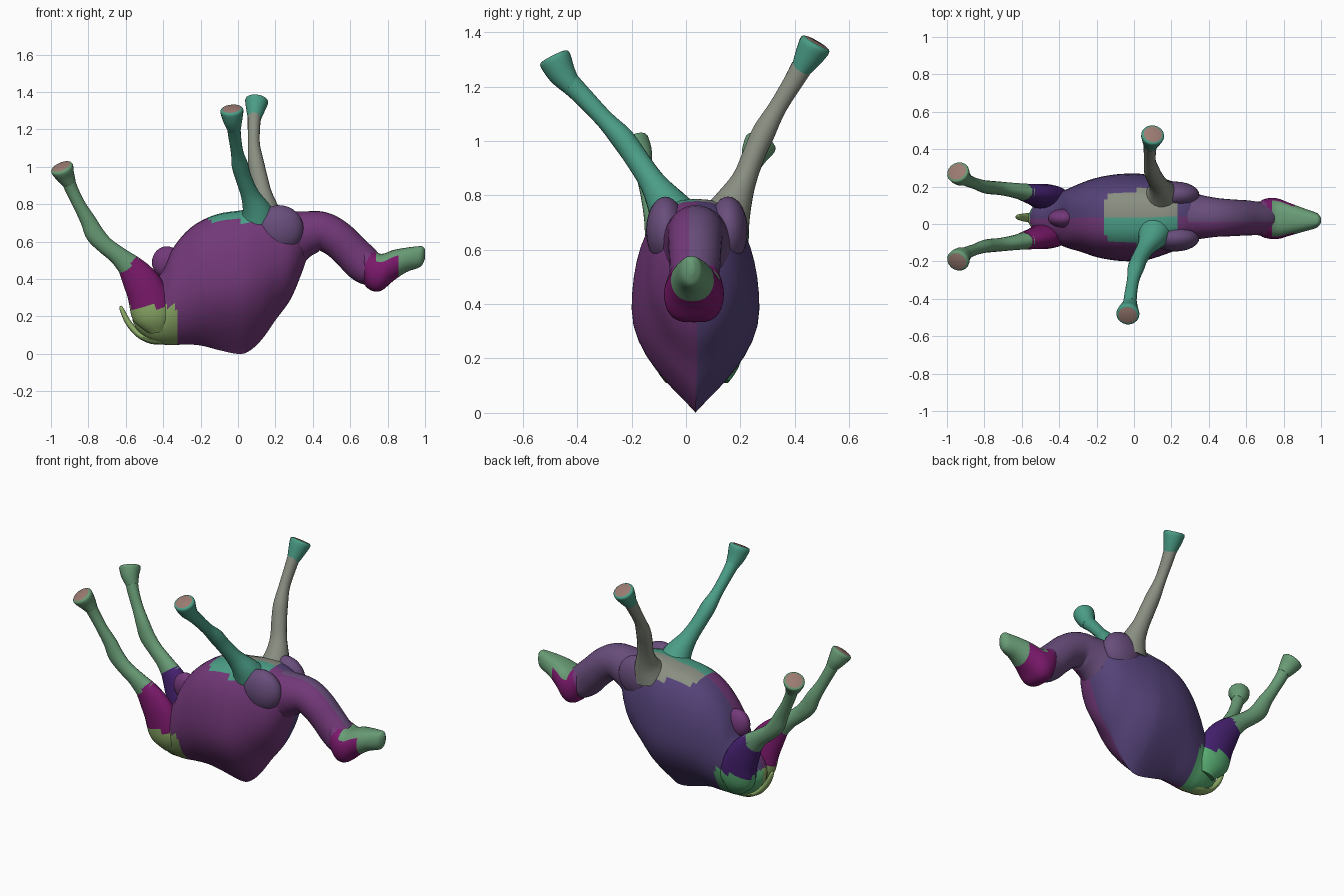
import bpy, bmesh
from math import sin, cos, pi
from mathutils import Vector

COLORS = {
    "purple": (0.17, 0.04, 0.19), "indigo": (0.09, 0.055, 0.19), "mauve": (0.14, 0.075, 0.2),
    "magenta": (0.2, 0.01, 0.15), "navy": (0.06, 0.015, 0.16), "lime": (0.27, 0.42, 0.14),
    "green": (0.1, 0.42, 0.17), "leaf": (0.14, 0.33, 0.18), "teal": (0.07, 0.34, 0.24),
    "grey": (0.25, 0.27, 0.22), "brown": (0.33, 0.2, 0.17),
}
MATS = {}
for key, col in COLORS.items():
    MATS[key] = bpy.data.materials.new(key)
    MATS[key].diffuse_color = (*col, 1)


def spline(rows, n):
    """Catmull-Rom interpolation of any rows of numbers."""
    out = []
    for i in range(len(rows) - 1):
        p = [rows[max(0, min(len(rows) - 1, i + k))] for k in (-1, 0, 1, 2)]
        for s in range(n):
            t = s / n
            out.append([0.5 * (2 * b + (c - a) * t + (2 * a - 5 * b + 4 * c - d) * t * t
                               + (3 * b - a - 3 * c + d) * t ** 3) for a, b, c, d in zip(*p)])
    return out + [list(rows[-1])]


def finish(name, bm, paint):
    bmesh.ops.recalc_face_normals(bm, faces=bm.faces)
    me = bpy.data.meshes.new(name)
    bm.normal_update()
    keys = []
    for f in bm.faces:
        k = paint(f.calc_center_median(), f.normal) if callable(paint) else paint
        if k not in keys:
            keys.append(k)
            me.materials.append(MATS[k])
        f.material_index = keys.index(k)
        f.smooth = True
    for e in bm.edges:
        e.smooth = e.calc_face_angle(0) < 0.9
    bm.to_mesh(me)
    bm.free()
    ob = bpy.data.objects.new(name, me)
    bpy.context.collection.objects.link(ob)
    return ob


def loft(name, rings, paint):
    bm = bmesh.new()
    vs = [[bm.verts.new(p) for p in r] for r in rings]
    n = len(vs[0])
    for a, b in zip(vs, vs[1:]):
        for i in range(n):
            bm.faces.new((a[i], a[(i + 1) % n], b[(i + 1) % n], b[i]))
    bm.faces.new(vs[0])
    bm.faces.new(vs[-1])
    return finish(name, bm, paint)


def slab(name, rows, paint, n=5, seg=40, top=0.36):
    """Upright sections along x: x, z low, z high, y centre, half width, low pinch."""
    rings = []
    for x, lo, hi, yc, w, pinch in spline(rows, n):
        ring = []
        for i in range(seg):
            t = 2 * pi * i / seg
            u, s = cos(t), sin(t)
            y = w * abs(s) ** (2 * (top if u > 0 else pinch)) * (1 if s > 0 else -1)
            ring.append((x, yc + y, (lo + hi) / 2 + (hi - lo) / 2 * u))
        rings.append(ring)
    return loft(name, rings, paint)


def tube(name, rows, paint, n=4, seg=18):
    """Path rows: x, y, z, radius in the xz plane, radius sideways."""
    rows = spline(rows, n)
    pts = [Vector(r[:3]) for r in rows]
    rings = []
    for i, r in enumerate(rows):
        t = (pts[min(i + 1, len(pts) - 1)] - pts[max(i - 1, 0)]).normalized()
        a = t.cross(Vector((0, 1, 0))).normalized()
        b = a.cross(t)
        rings.append([pts[i] + a * r[3] * cos(2 * pi * k / seg) + b * r[4] * sin(2 * pi * k / seg)
                      for k in range(seg)])
    return loft(name, rings, paint)


def blob(name, loc, size, paint):
    bm = bmesh.new()
    bmesh.ops.create_uvsphere(bm, u_segments=24, v_segments=16, radius=1)
    for v in bm.verts:
        v.co = Vector(a * b for a, b in zip(v.co, size)) + Vector(loc)
    return finish(name, bm, paint)


# Torso with pinched back ridge at the bottom
def torso_paint(c, n):
    right = c.y < 0.035
    if c.x < -0.33 and c.z < 0.25:
        return "lime" if right else "green"
    if c.z > 0.71 and abs(c.x - 0.04) < 0.2:
        return "teal" if right else "grey"
    return "purple" if right else "indigo"


slab("torso", [
    (-0.565, 0.18, 0.23, 0.03, 0.02, 0.5), (-0.53, 0.115, 0.30, 0.03, 0.075, 0.5),
    (-0.46, 0.065, 0.37, 0.03, 0.115, 0.5), (-0.40, 0.05, 0.45, 0.03, 0.14, 0.55),
    (-0.35, 0.047, 0.56, 0.03, 0.16, 0.6), (-0.28, 0.05, 0.65, 0.035, 0.185, 0.65),
    (-0.2, 0.045, 0.71, 0.035, 0.212, 0.8), (-0.1, 0.02, 0.75, 0.035, 0.23, 1.0),
    (0, 0, 0.765, 0.035, 0.235, 1.15), (0.06, 0.015, 0.775, 0.035, 0.23, 1.1),
    (0.13, 0.08, 0.785, 0.037, 0.212, 0.9), (0.2, 0.18, 0.785, 0.04, 0.19, 0.75),
    (0.28, 0.29, 0.765, 0.04, 0.16, 0.6), (0.34, 0.43, 0.735, 0.04, 0.11, 0.5),
    (0.37, 0.52, 0.7, 0.04, 0.05, 0.5)], torso_paint)

# Udder bump between the thighs
blob("udder", (-0.38, 0.03, 0.49), (0.08, 0.05, 0.085), "purple")

# Neck
tube("neck", [
    (0.2, 0.04, 0.58, 0.17, 0.13), (0.29, 0.04, 0.62, 0.15, 0.13),
    (0.37, 0.037, 0.645, 0.12, 0.115), (0.45, 0.035, 0.655, 0.105, 0.103),
    (0.53, 0.033, 0.615, 0.1, 0.098), (0.6, 0.033, 0.55, 0.098, 0.094),
    (0.66, 0.03, 0.49, 0.1, 0.09), (0.71, 0.03, 0.45, 0.09, 0.09),
    (0.75, 0.03, 0.43, 0.06, 0.06)], lambda c, n: "purple" if n.y < -0.2 else "mauve", seg=28)

# Head, with jaw corner low and muzzle to the right
slab("head", [
    (0.65, 0.42, 0.57, 0.03, 0.06, 0.5), (0.68, 0.365, 0.575, 0.03, 0.095, 0.4),
    (0.72, 0.336, 0.55, 0.03, 0.108, 0.3), (0.77, 0.34, 0.535, 0.028, 0.108, 0.32),
    (0.83, 0.39, 0.555, 0.025, 0.088, 0.4), (0.90, 0.437, 0.568, 0.022, 0.065, 0.5),
    (0.96, 0.458, 0.575, 0.02, 0.046, 0.5), (0.985, 0.475, 0.575, 0.02, 0.034, 0.5),
    (1.0, 0.51, 0.56, 0.02, 0.012, 0.5)],
    lambda c, n: "leaf" if c.x > 0.86 or (n.z > 0.5 and c.x > 0.74) else
    ("magenta" if c.x - c.z * 0.6 > 0.39 else "purple"), seg=32)

# Tail
tube("tail", [
    (-0.38, 0.03, 0.08, 0.03, 0.05), (-0.46, 0.03, 0.075, 0.022, 0.045),
    (-0.53, 0.032, 0.105, 0.018, 0.03), (-0.585, 0.035, 0.165, 0.016, 0.022),
    (-0.62, 0.037, 0.235, 0.012, 0.014), (-0.628, 0.037, 0.257, 0.004, 0.004)], "lime", seg=12)


def hoof(name, path, edge):
    """Flared hoof: ankle, middle, end points."""
    a, m, e = map(Vector, path)
    d = (e - m).normalized() * 0.012
    tube(name, [(*a, 0.036, 0.036), (*m, 0.052, 0.052), (*e, 0.062, 0.06), (*(e + d), 0.05, 0.048)],
         lambda c, n: "brown" if (c - e).length < 0.045 else edge)


for side, s, yc in (("right", -1, 0.03), ("left", 1, 0.05)):
    right = s < 0
    # Hind leg: thigh, shank, hoof
    tube(f"{side}_thigh", [
        (-0.43, yc + s * 0.06, 0.13, 0.06, 0.05), (-0.45, yc + s * 0.085, 0.21, 0.115, 0.07),
        (-0.49, yc + s * 0.1, 0.33, 0.105, 0.065), (-0.535, yc + s * 0.11, 0.41, 0.09, 0.056),
        (-0.59, yc + s * 0.12, 0.485, 0.062, 0.046)],
        lambda c, n: ("lime" if right else "green") if c.z < 0.25 else ("magenta" if right else "navy"))
    tube(f"{side}_hind_shank", [
        (-0.575, yc + s * 0.118, 0.465, 0.068, 0.048), (-0.64, yc + s * 0.13, 0.525, 0.05, 0.04),
        (-0.71, yc + s * 0.14, 0.58, 0.046, 0.036), (-0.765, yc + s * 0.145, 0.64, 0.05, 0.036),
        (-0.80, yc + s * 0.15, 0.71, 0.042, 0.034), (-0.845, yc + s * 0.165, 0.79, 0.034, 0.03),
        (-0.885, yc + s * 0.18, 0.87, 0.034, 0.032), (-0.91, yc + s * 0.195, 0.93, 0.037, 0.036)], "leaf")
    hoof(f"{side}_hind_hoof", [(-0.9, yc + s * 0.19, 0.91), (-0.925, yc + s * 0.205, 0.955),
                               (-0.941, yc + s * 0.225, 0.992)], "leaf")
    # Shoulder muscle
    blob(f"{side}_shoulder", (0.22, 0.04 + s * 0.115, 0.67), (0.13, 0.072, 0.125),
         "mauve")

# Front legs, spread outward and upward
tube("right_front_leg", [
    (0.11, -0.03, 0.70, 0.11, 0.1), (0.10, -0.07, 0.765, 0.08, 0.075),
    (0.065, -0.125, 0.85, 0.05, 0.048), (0.03, -0.185, 0.94, 0.043, 0.043),
    (0.01, -0.235, 1.01, 0.044, 0.043), (-0.005, -0.3, 1.08, 0.033, 0.034),
    (-0.018, -0.38, 1.165, 0.034, 0.036), (-0.022, -0.425, 1.21, 0.037, 0.04)], "teal")
hoof("right_front_hoof", [(-0.02, -0.42, 1.2), (-0.028, -0.457, 1.25), (-0.033, -0.482, 1.3)], "teal")
tube("left_front_leg", [
    (0.15, 0.14, 0.70, 0.1, 0.1), (0.148, 0.175, 0.775, 0.07, 0.07),
    (0.13, 0.215, 0.86, 0.05, 0.046), (0.11, 0.25, 0.95, 0.046, 0.042),
    (0.095, 0.285, 1.03, 0.042, 0.043), (0.085, 0.335, 1.12, 0.032, 0.034),
    (0.085, 0.39, 1.21, 0.033, 0.036), (0.088, 0.425, 1.27, 0.036, 0.04)], "grey")
hoof("left_front_hoof", [(0.088, 0.42, 1.26), (0.094, 0.45, 1.31), (0.1, 0.474, 1.352)], "teal")
